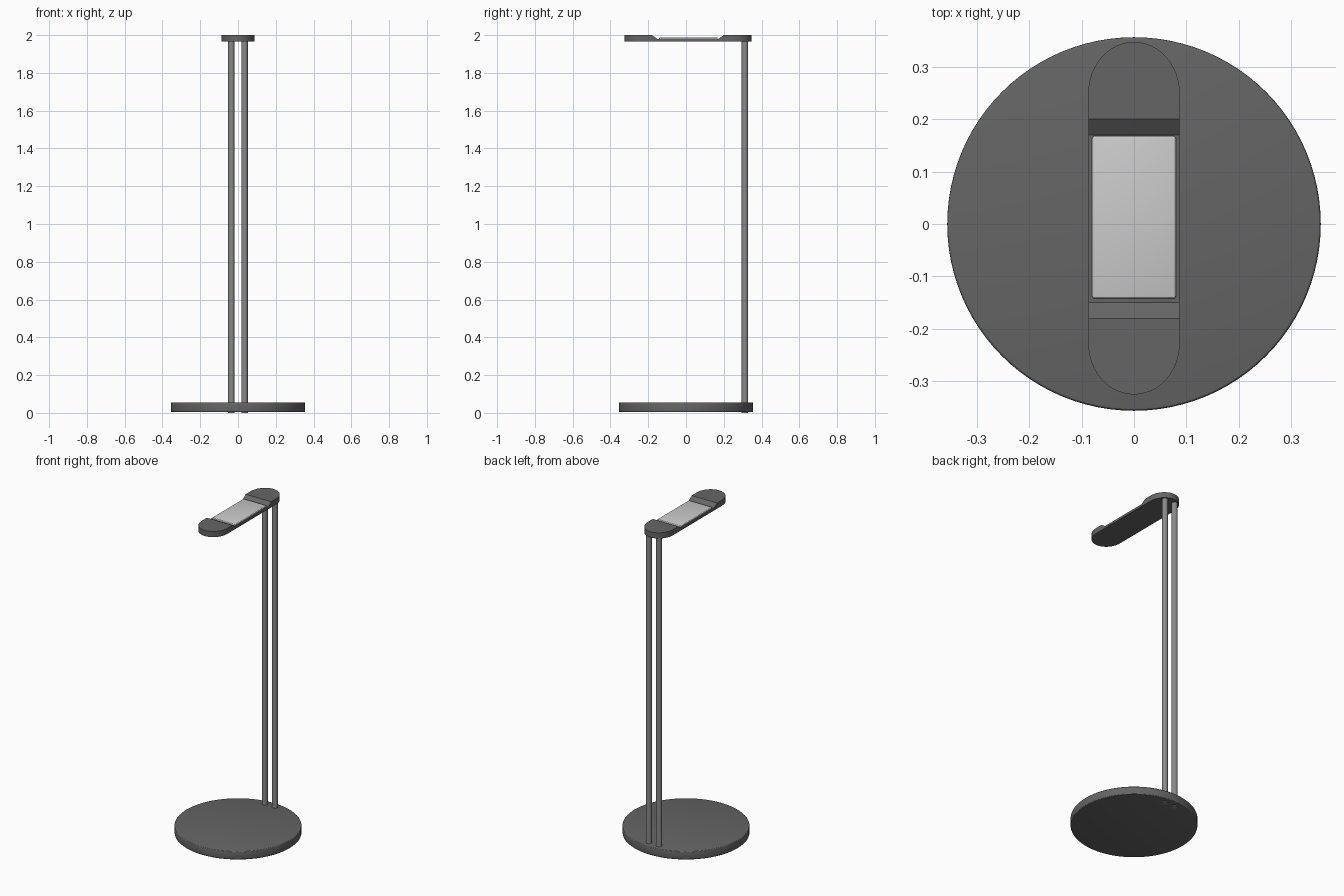
import bpy, bmesh, math

cube = bpy.data.objects.get("Cube")
if cube:
    bpy.data.objects.remove(cube, do_unlink=True)


def material(name, value):
    m = bpy.data.materials.new(name)
    m.use_nodes = True
    color = (value, value, value, 1)
    m.diffuse_color = color
    m.node_tree.nodes["Principled BSDF"].inputs["Base Color"].default_value = color
    return m


dark = material("dark grey", 0.13)
metal = material("mid grey metal", 0.25)
light = material("light grey pad", 0.6)


def finish(obj, name, mat, bevel=0.0, segments=3):
    obj.name = name
    obj.data.materials.clear()
    obj.data.materials.append(mat)
    if bevel:
        mod = obj.modifiers.new("Bevel", "BEVEL")
        mod.width, mod.segments = bevel, segments
        mod.limit_method = "ANGLE"
        mod.angle_limit = math.radians(40)
    bpy.ops.object.select_all(action="DESELECT")
    obj.select_set(True)
    bpy.context.view_layer.objects.active = obj
    if bevel:
        bpy.ops.object.modifier_apply(modifier="Bevel")
    bpy.ops.object.shade_smooth_by_angle(angle=math.radians(25))
    return obj


def cylinder(name, mat, radius, z0, z1, x=0, y=0, sides=32, bevel=0.0):
    bpy.ops.mesh.primitive_cylinder_add(vertices=sides, radius=radius, depth=z1 - z0,
                                        location=(x, y, (z0 + z1) / 2))
    return finish(bpy.context.object, name, mat, bevel)


def prism(name, outline, offset):
    """Closed solid made by sweeping a flat outline along an offset."""
    bm = bmesh.new()
    face = bm.faces.new([bm.verts.new(p) for p in outline])
    top = bmesh.ops.extrude_face_region(bm, geom=[face])["geom"]
    bmesh.ops.translate(bm, vec=offset, verts=[v for v in top if isinstance(v, bmesh.types.BMVert)])
    bmesh.ops.recalc_face_normals(bm, faces=bm.faces)
    mesh = bpy.data.meshes.new(name)
    bm.to_mesh(mesh)
    bm.free()
    obj = bpy.data.objects.new(name, mesh)
    bpy.context.collection.objects.link(obj)
    return obj


# Round base and the two upright rods
cylinder("base", dark, 0.356, 0.004, 0.055, sides=96, bevel=0.006)
for side, x in (("left", 0.035), ("right", -0.035)):
    cylinder(side + "_rod", metal, 0.017, 0, 1.975, x, 0.312)

# Hanger arm: rounded-end bar with a sloped notch cut into its top
half, bottom, floor = 0.087, 1.965, 1.979
outline = []
for start, cy, reach in ((0, 0.25, 0.097), (math.pi, -0.228, 0.097)):
    for i in range(25):
        a = start + math.pi * i / 24
        outline.append((half * math.cos(a), cy + reach * math.sin(a), bottom))
arm = prism("hanger_arm", outline, (0, 0, 2 - bottom))
slope = [(-0.1815, 2.001), (-0.15, floor), (0.17, floor), (0.2015, 2.001)]
cutter = prism("notch_cutter", [(-0.2, y, z) for y, z in slope], (0.4, 0, 0))
cutter.hide_render = True
mod = arm.modifiers.new("Notch", "BOOLEAN")
mod.object, mod.operation, mod.solver = cutter, "DIFFERENCE", "EXACT"
bpy.context.view_layer.objects.active = arm
bpy.ops.object.modifier_apply(modifier="Notch")
bpy.data.objects.remove(cutter, do_unlink=True)
finish(arm, "hanger_arm", dark)

# Soft pad lying in the notch
bpy.ops.mesh.primitive_cube_add(size=1, location=(0, 0.013, 1.982))
pad = bpy.context.object
pad.scale = (0.16, 0.31, 0.012)
bpy.ops.object.transform_apply(location=False, rotation=False, scale=True)
finish(pad, "rest_pad", light, 0.005)
